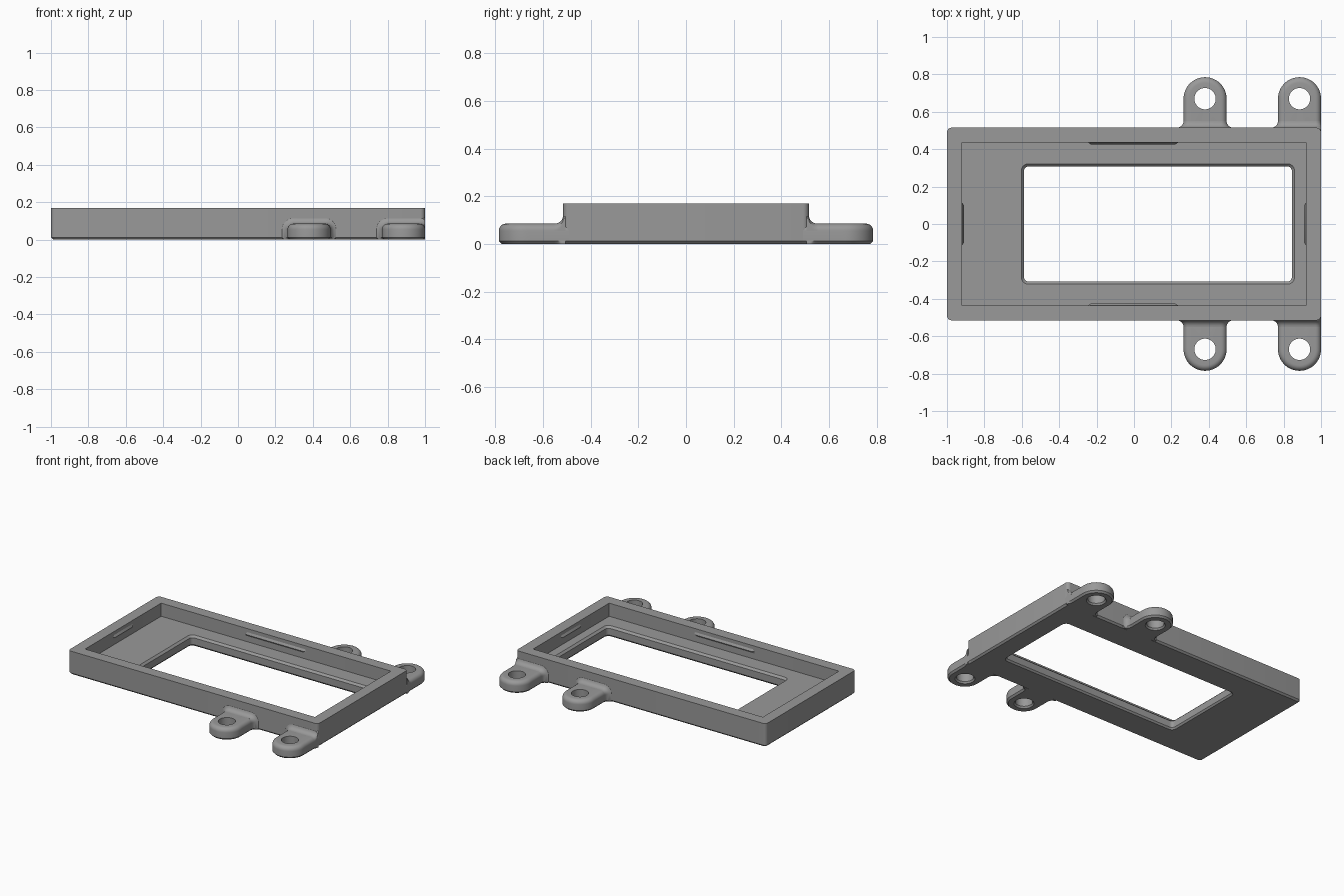
import bpy, bmesh, math

if "Cube" in bpy.data.objects:
    bpy.data.objects.remove(bpy.data.objects["Cube"])

mat = bpy.data.materials.new("grey_plastic")
mat.diffuse_color = (0.32, 0.32, 0.32, 1)
mat.use_nodes = True
mat.node_tree.nodes["Principled BSDF"].inputs["Base Color"].default_value = mat.diffuse_color

H = 0.17        # frame height
FLOOR = 0.075   # floor thickness
WALL_Y = 0.515  # outer half depth
BEVEL = 0.012   # bottom edge chamfer
TAB_R, TAB_H, TAB_ROUND = 0.115, 0.085, 0.03
FLARE = 0.036   # fillet where the tab meets the wall


def loft(name, rings, closed=False, caps=False):
    """Skin matching rings of points into one mesh object."""
    bm = bmesh.new()
    vs = [[bm.verts.new(p) for p in r] for r in rings]
    n = len(rings[0])
    pairs = list(zip(vs, vs[1:]))
    if closed:
        pairs.append((vs[-1], vs[0]))
    for a, b in pairs:
        for i in range(n):
            j = (i + 1) % n
            bm.faces.new((a[i], a[j], b[j], b[i]))
    if caps:
        bm.faces.new(vs[0])
        bm.faces.new(vs[-1])
    bmesh.ops.recalc_face_normals(bm, faces=bm.faces)
    me = bpy.data.meshes.new(name)
    bm.to_mesh(me)
    bm.free()
    me.materials.append(mat)
    ob = bpy.data.objects.new(name, me)
    bpy.context.collection.objects.link(ob)
    bpy.ops.object.select_all(action='DESELECT')
    ob.select_set(True)
    bpy.context.view_layer.objects.active = ob
    bpy.ops.object.shade_smooth_by_angle(angle=math.radians(30))
    return ob


def rounded_rect(x0, x1, hy, r, z, k=6):
    pts = []
    for q, (cx, cy) in enumerate([(x1 - r, hy - r), (x0 + r, hy - r),
                                  (x0 + r, r - hy), (x1 - r, r - hy)]):
        for i in range(k + 1):
            a = math.pi / 2 * (q + i / k)
            pts.append((cx + r * math.cos(a), cy + r * math.sin(a), z))
    return pts


# Tray: outer wall, rim, pocket, floor and window in one closed section
c = BEVEL
loft("tray_frame", [
    rounded_rect(-1 + c, 1 - c, WALL_Y - c, 0.018, 0),
    rounded_rect(-1, 1, WALL_Y, 0.025, c),
    rounded_rect(-1, 1, WALL_Y, 0.025, H),
    rounded_rect(-0.92, 0.92, 0.435, 0.003, H),
    rounded_rect(-0.92, 0.92, 0.435, 0.003, FLOOR),
    rounded_rect(-0.602, 0.858, 0.322, 0.037, FLOOR),
    rounded_rect(-0.588, 0.844, 0.308, 0.025, FLOOR - 0.014),
    rounded_rect(-0.588, 0.844, 0.308, 0.025, c),
    rounded_rect(-0.598, 0.854, 0.318, 0.035, 0),
], closed=True)


# Mounting tab with rounded top edge and a through hole
def tab_ring(cx, side, r, z, hole=False, n=48):
    pts = []
    for i in range(n):
        a = 2 * math.pi * i / n
        u, v = math.cos(a), math.sin(a)
        t = r
        if v < 0 and not hole:   # straight sides running into the wall
            t = min(r / max(abs(u), 1e-6), 0.215 / abs(v))
        pts.append((cx + t * u, side * (0.67 + t * v), z))
    return pts


def tab(cx, side, name):
    rings = [tab_ring(cx, side, TAB_R - c, 0), tab_ring(cx, side, TAB_R, c)]
    for i in range(7):
        a = math.pi / 2 * i / 6
        rings.append(tab_ring(cx, side, TAB_R - TAB_ROUND * (1 - math.cos(a)),
                              TAB_H - TAB_ROUND * (1 - math.sin(a))))
    rings += [tab_ring(cx, side, 0.057, TAB_H, True),
              tab_ring(cx, side, 0.057, c, True),
              tab_ring(cx, side, 0.066, 0, True)]
    loft(name, rings, closed=True)


# Concave flare blending a tab into the wall
def flare(cx, side, name):
    rings = []
    for s in range(8):
        b = math.pi / 2 * s / 7
        d = FLARE * (1 - math.cos(b)) if s else -0.01
        e = FLARE * (1 - math.sin(b))
        w, rr = TAB_R + e, TAB_ROUND + e
        prof = [(w - c, 0), (w, c)]
        for i in range(9):
            a = math.pi / 2 * i / 8
            prof.append((TAB_R - TAB_ROUND + rr * math.cos(a),
                         TAB_H - TAB_ROUND + rr * math.sin(a)))
        prof += [(-x, z) for x, z in reversed(prof)]
        rings.append([(min(cx + x, 1.0), side * (WALL_Y + d), z) for x, z in prof])
    loft(name, rings, caps=True)


for side, sname in ((-1, "front"), (1, "back")):
    for cx, pos in ((0.38, "inner"), (0.885, "outer")):
        tab(cx, side, f"{sname}_{pos}_tab")
        flare(cx, side, f"{sname}_{pos}_tab_flare")


# Snap ridges on the pocket walls: triangular section with tapered ends
def ridge(name, place, a, b):
    def section(t, d):
        return [place(t, -0.004, 0.11), place(t, d, 0.13), place(t, -0.004, 0.15)]
    loft(name, [section(a, -0.003), section(a + 0.02, 0.01),
                section(b - 0.02, 0.01), section(b, -0.003)], caps=True)


for s, yn, xn in ((-1, "front", "left"), (1, "back", "right")):
    ridge(f"{yn}_snap_ridge", lambda t, d, z: (t, s * (0.435 - d), z), -0.25, 0.24)
    ridge(f"{xn}_snap_ridge", lambda t, d, z: (s * (0.92 - d), t, z), -0.12, 0.12)
